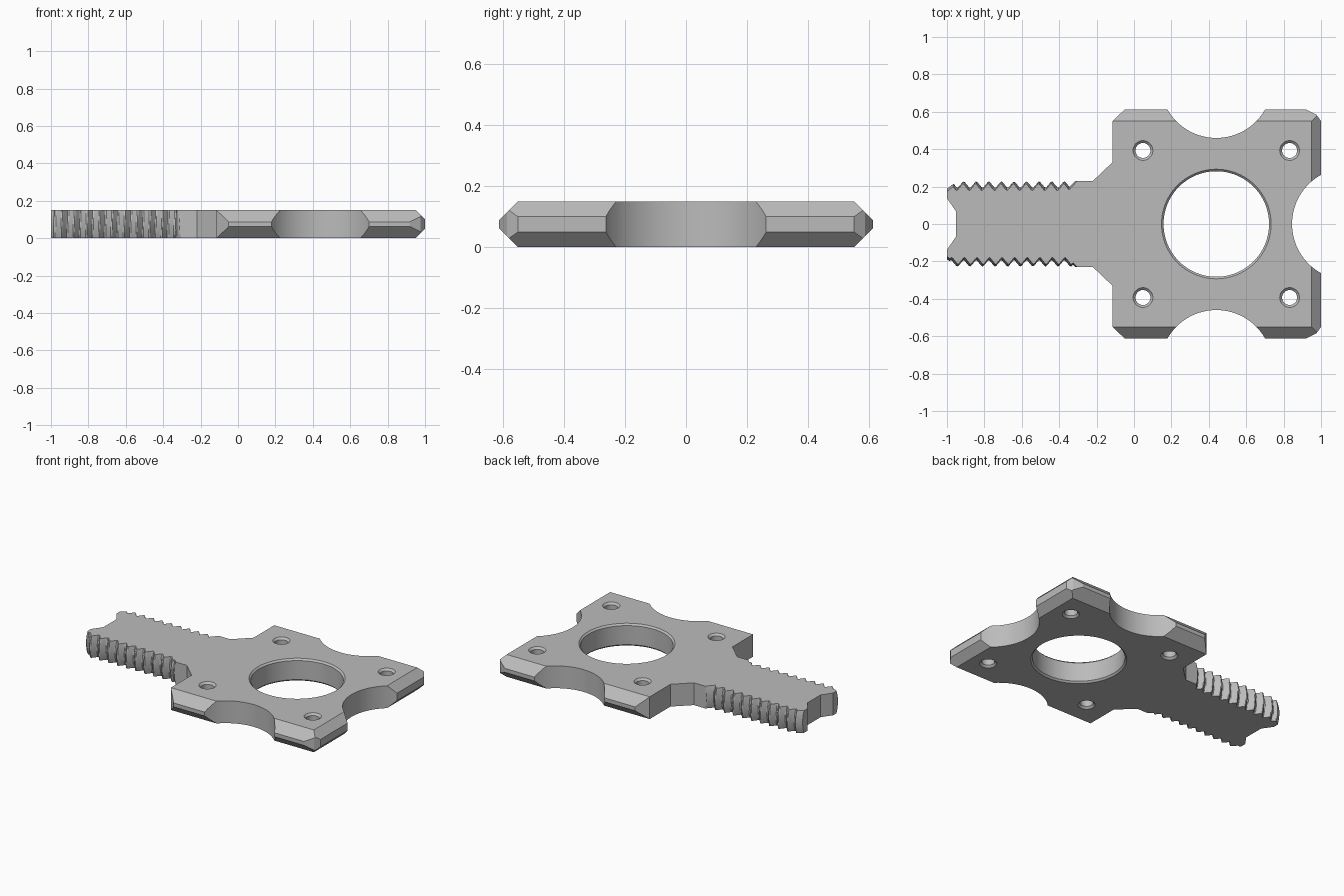
import bpy, bmesh, math
from mathutils import Vector

THICK, MID = 0.15, 0.075
HOLE_X = 0.44

cube = bpy.data.objects.get("Cube")
if cube:
    bpy.data.objects.remove(cube, do_unlink=True)

grey = bpy.data.materials.new("plain grey")
grey.use_nodes = True
grey.diffuse_color = (0.5, 0.5, 0.5, 1)
grey.node_tree.nodes["Principled BSDF"].inputs["Base Color"].default_value = (0.5, 0.5, 0.5, 1)


def loft(name, rings):
    """Closed solid through a list of equal-length point rings."""
    bm = bmesh.new()
    rows = [[bm.verts.new(p) for p in ring] for ring in rings]
    n = len(rows[0])
    for a, b in zip(rows, rows[1:]):
        for i in range(n):
            j = (i + 1) % n
            bm.faces.new((a[i], a[j], b[j], b[i]))
    bm.faces.new(rows[0])
    bm.faces.new(rows[-1])
    bmesh.ops.recalc_face_normals(bm, faces=bm.faces)
    mesh = bpy.data.meshes.new(name)
    bm.to_mesh(mesh)
    bm.free()
    mesh.materials.append(grey)
    obj = bpy.data.objects.new(name, mesh)
    bpy.context.collection.objects.link(obj)
    return obj


def prism(name, points, axis, lo, hi):
    """Extrude a 2D outline along the x, y or z axis."""
    place = {"x": lambda a, b, t: (t, a, b),
             "y": lambda a, b, t: (a, t, b),
             "z": lambda a, b, t: (a, b, t)}[axis]
    return loft(name, [[place(a, b, t) for a, b in points] for t in (lo, hi)])


def lathe(name, x, y, profile, sides):
    """Turn a (radius, height) profile about a vertical axis."""
    turns = [math.tau * i / sides for i in range(sides)]
    return loft(name, [[(x + r * math.cos(t), y + r * math.sin(t), z) for t in turns]
                       for r, z in profile])


def boolean(target, tool, operation):
    mod = target.modifiers.new(operation.lower(), 'BOOLEAN')
    mod.operation, mod.object, mod.solver = operation, tool, 'EXACT'
    bpy.context.view_layer.objects.active = target
    bpy.ops.object.modifier_apply(modifier=mod.name)
    bpy.data.objects.remove(tool, do_unlink=True)


def mirrored(half):
    return half + [(a, -b) for a, b in reversed(half)]


# Plate outline with neck and clipped corners
outline = mirrored([(-0.30, 0.23), (-0.22, 0.23), (-0.115, 0.33), (-0.115, 0.55),
                    (-0.05, 0.612), (0.92, 0.612), (0.975, 0.585), (1.0, 0.55)])
plate = prism("bracket_plate", outline, "z", -0.1, 0.25)

# Bevelled side edges, then bevelled far end
sides = [(-0.55, 0), (0.55, 0), (0.625, MID), (0.55, THICK), (-0.55, THICK), (-0.625, MID)]
boolean(plate, prism("side_bevel", sides, "x", -1.2, 1.2), 'INTERSECT')
end = [(-1.5, -0.2), (0.75, -0.2), (1.025, MID), (0.75, 0.35), (-1.5, 0.35)]
boolean(plate, prism("end_bevel", end, "y", -1, 1), 'INTERSECT')

# Round scallops in three edges
for x, y in ((HOLE_X, 0.76), (HOLE_X, -0.76), (1.145, 0)):
    boolean(plate, lathe("scallop", x, y, [(0.3, -0.1), (0.3, 0.3)], 96), 'DIFFERENCE')


def drill(x, y, r, c, sides):
    """Through hole countersunk on both faces."""
    e = 0.01
    profile = [(r + c + e, -e), (r, c), (r, THICK - c), (r + c + e, THICK + e)]
    boolean(plate, lathe("drill", x, y, profile, sides), 'DIFFERENCE')


# Centre bore and four screw holes
drill(HOLE_X, 0, 0.282, 0.011, 96)
for sx in (-1, 1):
    for sy in (-1, 1):
        drill(HOLE_X + sx * 0.392, sy * 0.393, 0.04, 0.013, 40)


# Threaded shank: helical ridges on both curved sides
PITCH, ROOT, CREST = 0.0673, 0.195, 0.226


def thread_y(x, z, side):
    dz = z - MID
    turn = math.atan2(dz, side * 0.22) / math.tau
    phase = ((x + 0.978) / PITCH + turn) % 1
    wave = min(1, max(0, 2.6 * abs(phase - 0.5) - 0.15))
    r = ROOT + (CREST - ROOT) * wave
    r = min(r, 0.188 + 0.75 * (x + 1))               # tapered tip
    r = max(r, 0.246 + (x + 0.30) * 1.05)            # run-out into the neck
    return side * min(0.23, math.sqrt(r * r - dz * dz))


heights = [THICK * i / 10 for i in range(11)]
rings = []
STEPS = 160
for i in range(STEPS + 1):
    x = -1 + 0.70 * i / STEPS
    rings.append([(x, thread_y(x, z, 1), z) for z in heights] +
                 [(x, thread_y(x, z, -1), z) for z in reversed(heights)])
shank = loft("threaded_shank", rings)

# Notch in the shank tip
notch = mirrored([(-1.1, 0.279), (-0.953, 0.07)])
boolean(shank, prism("tip_notch", notch, "z", -0.1, 0.3), 'DIFFERENCE')

# Smooth curved walls, keep crisp edges
for obj in (plate, shank):
    bpy.ops.object.select_all(action='DESELECT')
    obj.select_set(True)
    bpy.context.view_layer.objects.active = obj
    bpy.ops.object.shade_smooth_by_angle(angle=math.radians(25))
